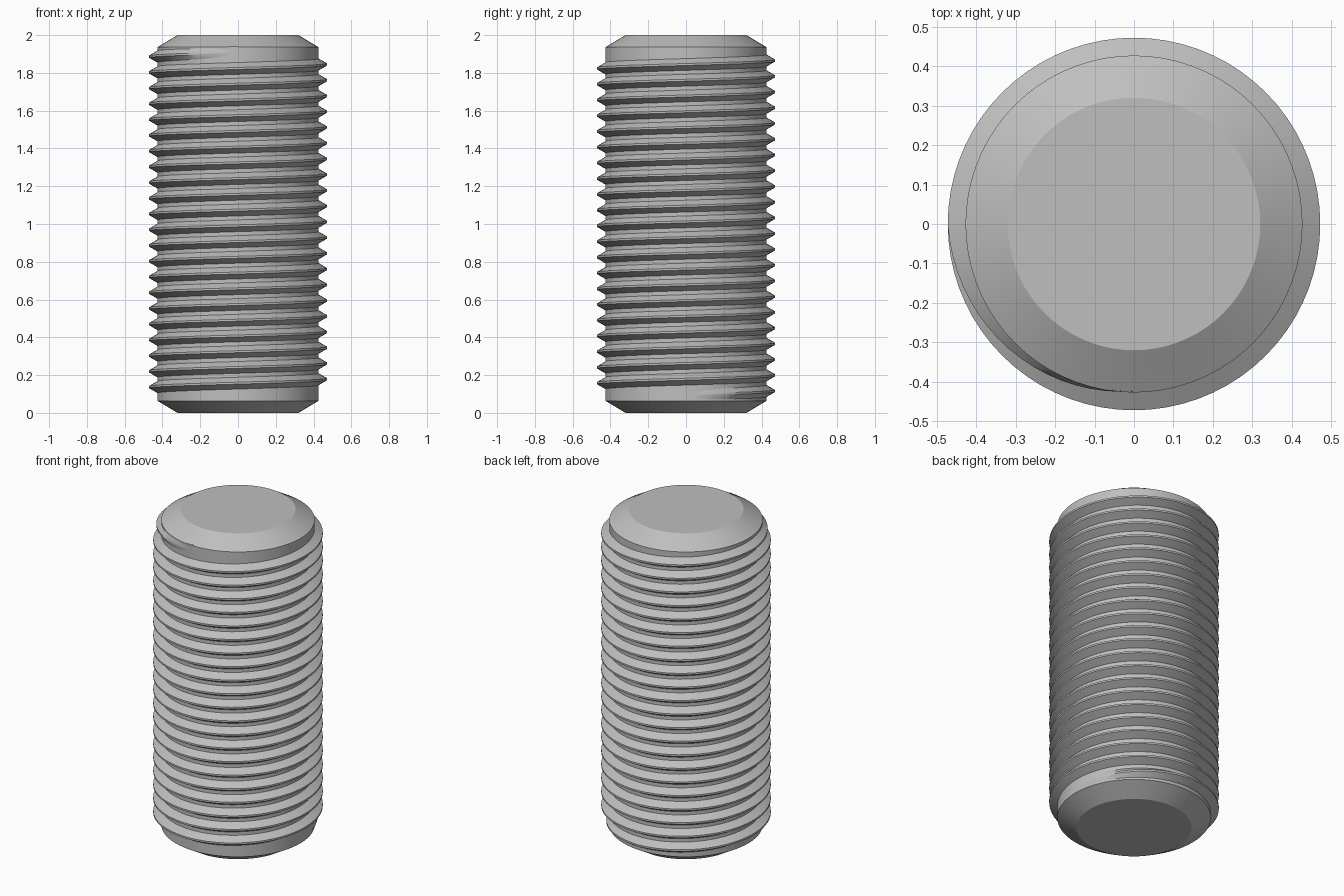
import bpy
import bmesh
import math
from mathutils import Vector

cube = bpy.data.objects.get("Cube")
if cube:
    bpy.data.objects.remove(cube, do_unlink=True)

SEGMENTS = 72            # steps per turn, shared by core and thread
HEIGHT = 2.0
ROOT, CREST = 0.427, 0.472
TIP_RADIUS, CHAMFER = 0.32, 0.064
TURNS = 21.75
START, END = 0.095, 1.907
PITCH = (END - START) / TURNS

steel = bpy.data.materials.new("steel grey")
steel.use_nodes = True
steel.diffuse_color = (0.52, 0.52, 0.52, 1)
steel.node_tree.nodes["Principled BSDF"].inputs["Base Color"].default_value = steel.diffuse_color


def finish(bm, name):
    """Turn a bmesh into a smooth object with sharp edges kept."""
    bmesh.ops.recalc_face_normals(bm, faces=bm.faces)
    mesh = bpy.data.meshes.new(name)
    bm.to_mesh(mesh)
    bm.free()
    mesh.materials.append(steel)
    obj = bpy.data.objects.new(name, mesh)
    bpy.context.collection.objects.link(obj)
    bpy.ops.object.select_all(action="DESELECT")
    obj.select_set(True)
    bpy.context.view_layer.objects.active = obj
    bpy.ops.object.shade_smooth_by_angle(angle=math.radians(29))
    return obj


# Rod core: chamfered profile spun around the axis, then capped
bm = bmesh.new()
profile = [(TIP_RADIUS, 0), (ROOT, CHAMFER), (ROOT, HEIGHT - CHAMFER), (TIP_RADIUS, HEIGHT)]
verts = [bm.verts.new((r, 0, z)) for r, z in profile]
edges = [bm.edges.new(pair) for pair in zip(verts, verts[1:])]
bmesh.ops.spin(bm, geom=verts + edges, cent=(0, 0, 0), axis=(0, 0, 1),
               angle=math.tau, steps=SEGMENTS)
bmesh.ops.remove_doubles(bm, verts=bm.verts, dist=0.0001)
bmesh.ops.holes_fill(bm, edges=[e for e in bm.edges if e.is_boundary], sides=0)
finish(bm, "rod_core")

# Thread: trapezoid section swept up a right-handed helix, fading at both ends
bm = bmesh.new()
EMBED = 0.003
base, flat = PITCH * 0.375, PITCH / 16
widen = EMBED * (base - flat) / (CREST - ROOT)
steps = round(TURNS * SEGMENTS)
previous = None
for i in range(steps + 1):
    angle = math.tau * i / SEGMENTS
    z = START + PITCH * i / SEGMENTS
    fade = min(1, min(i, steps - i) / (SEGMENTS / 4))
    top = ROOT - EMBED + (CREST - ROOT + EMBED) * fade
    section = [(ROOT - EMBED, -base - widen), (top, -flat),
               (top, flat), (ROOT - EMBED, base + widen)]
    ring = [bm.verts.new(Vector((r * math.cos(angle), r * math.sin(angle), z + dz)))
            for r, dz in section]
    if previous:
        for k in range(3):
            bm.faces.new((previous[k], ring[k], ring[k + 1], previous[k + 1]))
    previous = ring
finish(bm, "helical_thread")
